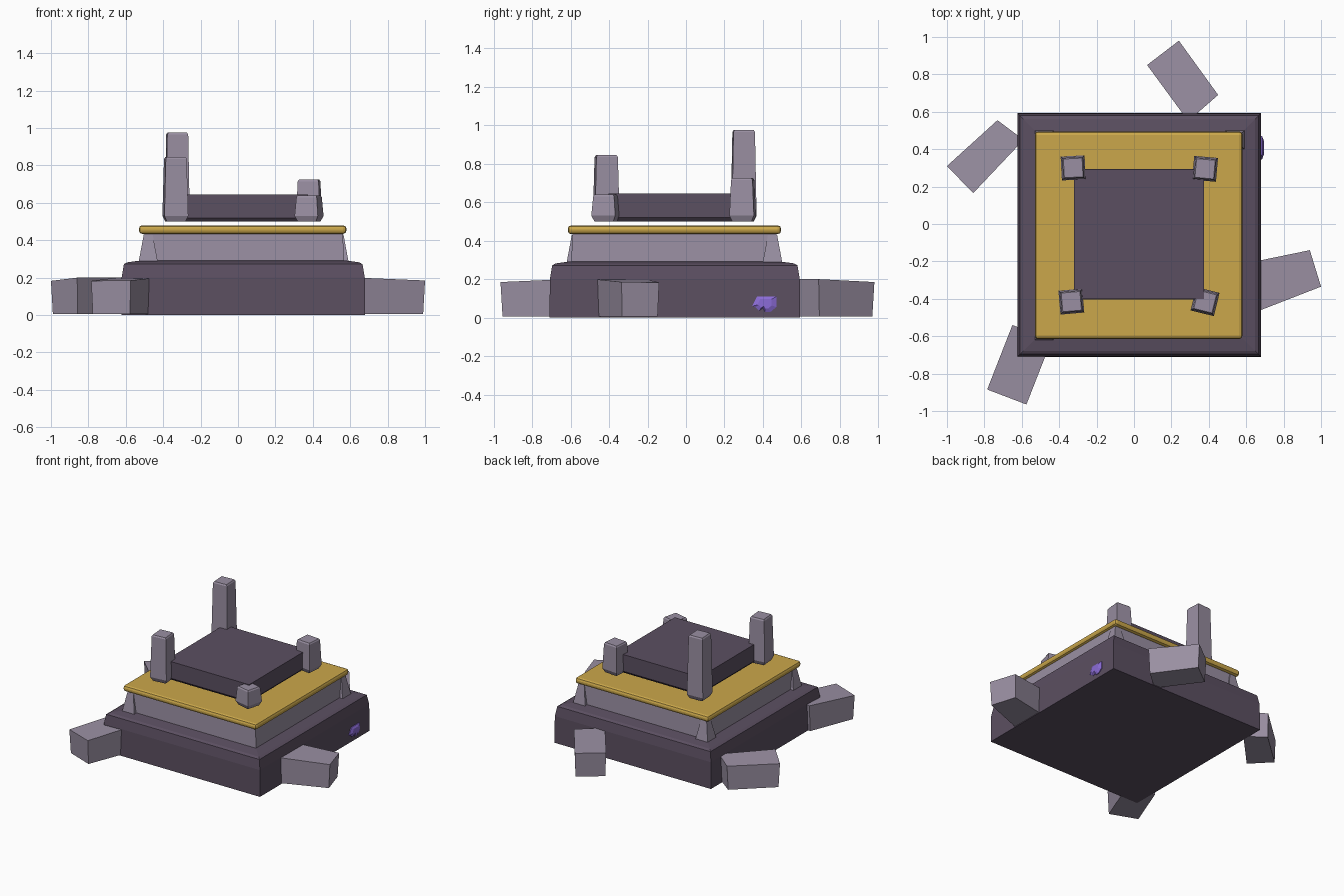
import bpy
import bmesh
import math

if "Cube" in bpy.data.objects:
    bpy.data.objects.remove(bpy.data.objects["Cube"], do_unlink=True)


def make_material(name, colour):
    mat = bpy.data.materials.new(name)
    mat.use_nodes = True
    mat.diffuse_color = (*colour, 1)
    mat.node_tree.nodes["Principled BSDF"].inputs["Base Color"].default_value = (*colour, 1)
    return mat


DARK = make_material("dark stone", (0.105, 0.078, 0.12))
PALE = make_material("pale stone", (0.32, 0.275, 0.36))
GOLD = make_material("gold", (0.6, 0.39, 0.07))
VIOLET = make_material("violet crystal", (0.26, 0.15, 0.68))


def loft(name, rings, mat):
    """Closed solid through a stack of matching point rings."""
    bm = bmesh.new()
    loops = [[bm.verts.new(p) for p in ring] for ring in rings]
    count = len(loops[0])
    for low, high in zip(loops, loops[1:]):
        for i in range(count):
            j = (i + 1) % count
            bm.faces.new((low[i], low[j], high[j], high[i]))
    bm.faces.new(loops[0][::-1])
    bm.faces.new(loops[-1])
    bmesh.ops.recalc_face_normals(bm, faces=bm.faces)
    mesh = bpy.data.meshes.new(name)
    bm.to_mesh(mesh)
    bm.free()
    mesh.materials.append(mat)
    obj = bpy.data.objects.new(name, mesh)
    bpy.context.collection.objects.link(obj)
    return obj


def square(cx, cy, half, z, turn=0):
    """Square ring, turned by an angle in degrees."""
    radius = half * math.sqrt(2)
    angles = [math.radians(turn + 45 + 90 * k) for k in range(4)]
    return [(cx + radius * math.cos(a), cy + radius * math.sin(a), z) for a in angles]


def tier(name, cx, cy, steps, mat):
    return loft(name, [square(cx, cy, half, z) for half, z in steps], mat)


def bevel(obj, width, segments):
    mod = obj.modifiers.new("worn edges", "BEVEL")
    mod.width = width
    mod.segments = segments


# Stepped plinth
tier("base_tier", 0.028, -0.058,
     [(0.652, 0), (0.65, 0.2), (0.638, 0.272), (0.62, 0.282), (0.54, 0.293)], DARK)
tier("middle_tier", 0.03, -0.06, [(0.538, 0.27), (0.53, 0.44)], PALE)
trim = tier("gold_trim", 0.025, -0.06, [(0.555, 0.434), (0.555, 0.48)], GOLD)
bevel(trim, 0.018, 2)
tier("top_tier", 0.027, -0.055, [(0.33, 0.5), (0.348, 0.52), (0.347, 0.645)], DARK)

# Flared corner feet of the middle tier
for label, x, y in (("front_right", -0.48, -0.57), ("back_right", -0.48, 0.45),
                    ("back_left", 0.54, 0.45)):
    loft("corner_foot_" + label,
         [square(x, y, 0.052, 0.28), square(x, y, 0.024, 0.43)], PALE)

# Broken pillars of different heights
pillars = (("back_right", -0.325, 0.3, 0.975, 3), ("front_right", -0.335, -0.415, 0.845, 5),
           ("back_left", 0.38, 0.295, 0.725, -5), ("front_left", 0.38, -0.415, 0.64, -14))
for label, x, y, top, turn in pillars:
    loft("pillar_" + label,
         [square(x, y, 0.05, 0.5, turn), square(x, y, 0.064, 0.53, turn),
          square(x, y, 0.056, top - 0.01, turn), square(x, y, 0.05, top, turn)], PALE)

# Fallen blocks leaning on the base, each given by its plan corners
blocks = {
    "back": [(0.07, 0.85), (0.24, 0.98), (0.45, 0.69), (0.29, 0.55)],
    "right": [(-1, 0.31), (-0.73, 0.555), (-0.59, 0.45), (-0.86, 0.165)],
    "left": [(0.94, -0.14), (1, -0.335), (0.64, -0.475), (0.6, -0.21)],
    "front": [(-0.785, -0.885), (-0.575, -0.965), (-0.44, -0.62), (-0.65, -0.54)],
}
for label, plan in blocks.items():
    mx = sum(p[0] for p in plan) / 4
    my = sum(p[1] for p in plan) / 4
    heights = (0.183, 0.185, 0.2, 0.2)
    foot = [(mx + (x - mx) * 0.95, my + (y - my) * 0.95, 0.005) for x, y in plan]
    head = [(x, y, h) for (x, y), h in zip(plan, heights)]
    loft("fallen_block_" + label, [foot, head], PALE)

# Small crystal cluster set in the left side of the base
outline = [(0.345, 0.06), (0.37, 0.11), (0.47, 0.11), (0.47, 0.055), (0.44, 0.03),
           (0.41, 0.03), (0.4, 0.05), (0.38, 0.035), (0.36, 0.055)]
cy, cz = 0.41, 0.075
loft("crystal_cluster",
     [[(0.66, y, z) for y, z in outline],
      [(0.685, y, z) for y, z in outline],
      [(0.694, cy + (y - cy) * 0.6, cz + (z - cz) * 0.6) for y, z in outline]], VIOLET)
